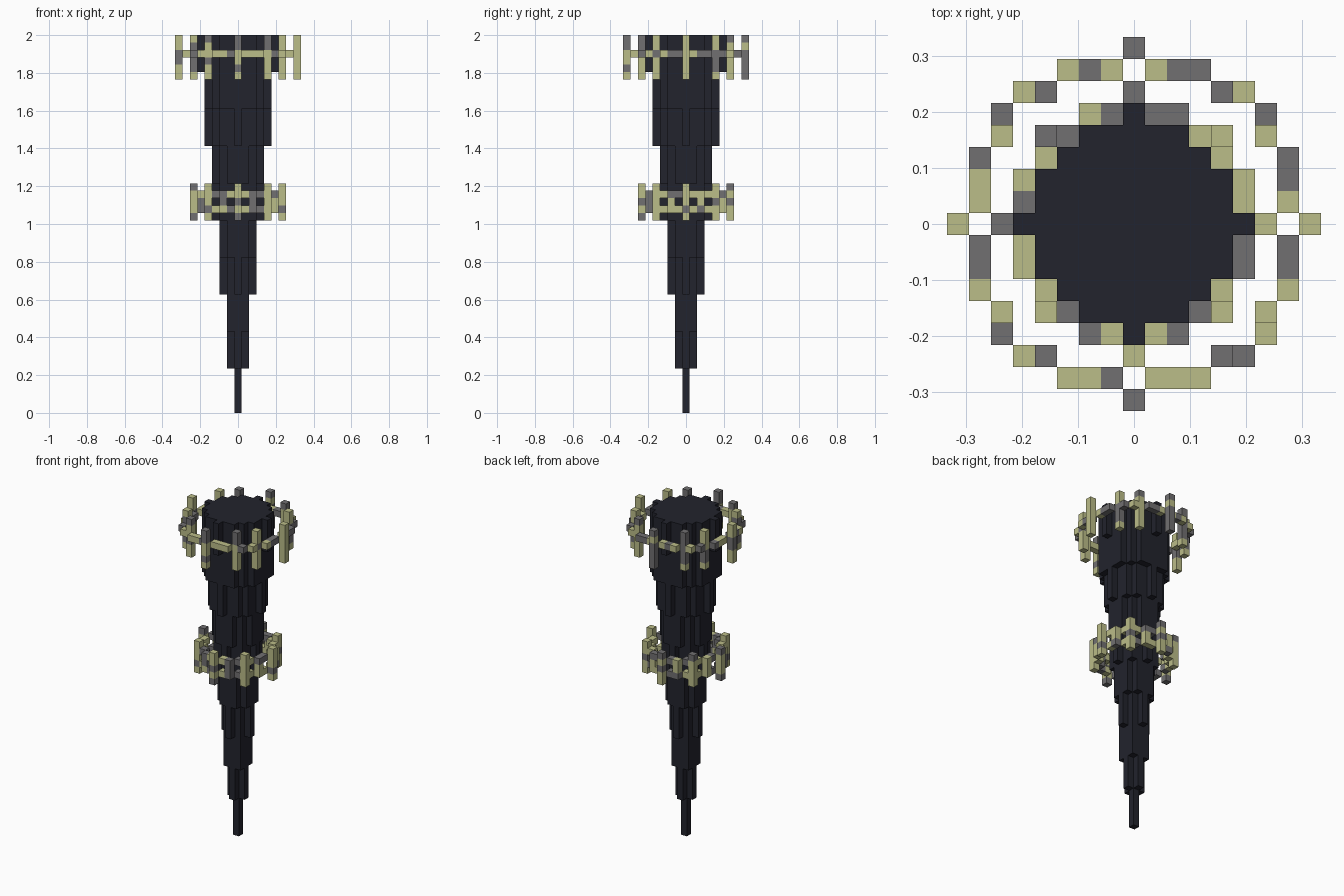
import bpy, bmesh, math, random
from mathutils import Vector

cube = bpy.data.objects.get("Cube")
if cube:
    bpy.data.objects.remove(cube, do_unlink=True)

random.seed(4)
LAYERS = 51
UNIT = 2 / LAYERS


def material(name, rgb):
    m = bpy.data.materials.new(name)
    m.use_nodes = True
    col = (*rgb, 1)
    m.diffuse_color = col
    bsdf = m.node_tree.nodes["Principled BSDF"]
    bsdf.inputs["Base Color"].default_value = col
    bsdf.inputs["Roughness"].default_value = 0.9
    return m


dark = material("dark_slate", (0.016, 0.017, 0.026))
pale = material("pale_olive", (0.50, 0.51, 0.25))
grey = material("warm_grey", (0.165, 0.16, 0.165))

AXES = [Vector(a) for a in ((1, 0, 0), (0, 1, 0), (0, 0, 1))]


def block_object(name, cells, mats):
    """Skin a {cell: material index} grid, keeping only exposed faces."""
    bm = bmesh.new()
    for cell, mat in cells.items():
        centre = Vector(cell) + Vector((0, 0, 0.5))
        for i in range(3):
            for sign in (1, -1):
                n = AXES[i] * sign
                if tuple(int(c + d) for c, d in zip(cell, n)) in cells:
                    continue
                u, v = AXES[(i + 1) % 3] / 2, AXES[(i + 2) % 3] / 2 * sign
                mid = centre + n / 2
                corners = (mid - u - v, mid + u - v, mid + u + v, mid - u + v)
                face = bm.faces.new([bm.verts.new(p * UNIT) for p in corners])
                face.material_index = mat
    bmesh.ops.remove_doubles(bm, verts=bm.verts, dist=UNIT / 100)
    mesh = bpy.data.meshes.new(name)
    bm.to_mesh(mesh)
    bm.free()
    for m in mats:
        mesh.materials.append(m)
    obj = bpy.data.objects.new(name, mesh)
    bpy.context.collection.objects.link(obj)
    return obj


def four_way(points):
    """Mirror plan points into all quadrants, ordered counterclockwise from +x."""
    pts = {(sx * a, sy * b) for x, y in points for a, b in ((x, y), (y, x))
           for sx in (1, -1) for sy in (1, -1)}
    return sorted(pts, key=lambda p: math.atan2(p[1], p[0]) % math.tau)


# Tapered body: the radius grows half a block every five layers
body = {}
for z in range(LAYERS):
    r = math.ceil(z / 5) / 2
    for x in range(-5, 6):
        for y in range(-5, 6):
            d = math.hypot(x, y)
            if d < r or (d == r and x * y == 0):
                body[x, y, z] = 0
block_object("tapered_body", body, [dark])


def collar(name, band, posts, band_layers, post_layers, pattern, ties=()):
    """Floating ring of mottled blocks with upright posts."""
    band, posts, ties = four_way(band), four_way(posts), four_way(ties)
    top = dict(zip(four_way(band + posts), pattern))
    ring, uprights = {}, {}
    for p in band:
        if p in posts:
            continue
        layers = range(min(band_layers), max(band_layers) + 1) if p in ties else band_layers
        for z in layers:
            ring[p[0], p[1], z] = ("LG".index(top[p]) if z == max(band_layers)
                                   else int(random.random() > 0.57))
    for p in posts:
        for z in post_layers:
            uprights[p[0], p[1], z] = ("LG".index(top[p]) if z == max(post_layers)
                                       else int(random.random() > 0.57))
    block_object(name + "_ring", ring, [pale, grey])
    block_object(name + "_posts", uprights, [pale, grey])


# Upper collar: one band, twelve tall posts
collar("upper_collar",
       [(7, 1), (7, 2), (7, 3), (6, 5)], [(8, 0), (6, 4)],
       [48], range(45, 51),
       "LLGGLGLGGGL" "GLGLGLGLGLL" "LGGLLGLGLLG" "GLLLGGLLLGG")

# Lower collar: two bands tied together, eight short posts
collar("lower_collar",
       [(5, 1), (5, 2), (4, 3)], [(6, 0), (4, 4)],
       [27, 29], range(26, 31),
       "LLLLLLGG" "GGLGGLLG" "GLLLLGGL" "LLGGLLGG", ties=[(5, 2)])
